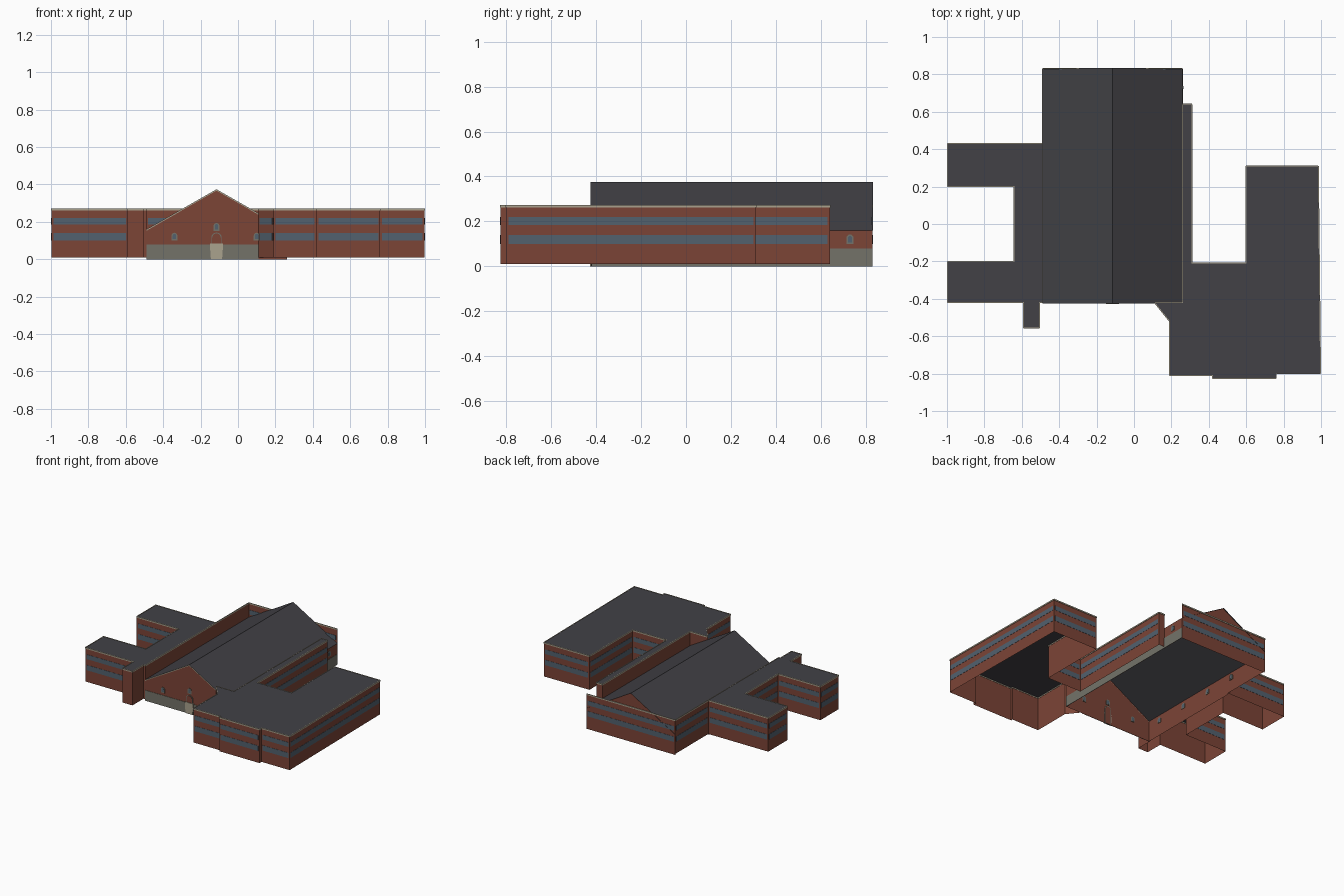
import bpy, bmesh, math
from mathutils import Vector

cube = bpy.data.objects.get("Cube")
if cube:
    bpy.data.objects.remove(cube)

COLOURS = {
    "brick": (0.200, 0.058, 0.037),
    "roof_grey": (0.054, 0.053, 0.061),
    "window_blue": (0.084, 0.119, 0.156),
    "stone": (0.174, 0.171, 0.141),
    "cream": (0.40, 0.36, 0.27),
}
mats = {}
for key, rgb in COLOURS.items():
    m = bpy.data.materials.new(key)
    m.use_nodes = True
    m.diffuse_color = (*rgb, 1)
    bsdf = m.node_tree.nodes["Principled BSDF"]
    bsdf.inputs["Base Color"].default_value = (*rgb, 1)
    bsdf.inputs["Roughness"].default_value = 0.9
    mats[key] = m

parts = {}


def part(name, colour):
    """Mesh under construction for a named part."""
    return parts.setdefault(name, (bmesh.new(), colour))[0]


def sheet(bm, pts):
    return bm.faces.new([bm.verts.new(p) for p in pts])


def plate(bm, origin, u, profile, back, front):
    """Upright plate: profile is (along u, height), depth runs along the outward normal."""
    u = Vector((u[0], u[1])).normalized()
    n = Vector((u.y, -u.x))
    rings = []
    for d in (back, front):
        rings.append([bm.verts.new((origin[0] + u.x * s + n.x * d,
                                    origin[1] + u.y * s + n.y * d, z)) for s, z in profile])
    faces = [bm.faces.new(rings[0][::-1]), bm.faces.new(rings[1])]
    for i in range(len(profile)):
        j = (i + 1) % len(profile)
        faces.append(bm.faces.new((rings[0][i], rings[0][j], rings[1][j], rings[1][i])))
    bmesh.ops.recalc_face_normals(bm, faces=faces)


def rect(s0, s1, z0, z1):
    return [(s0, z0), (s1, z0), (s1, z1), (s0, z1)]


def arch(w, z0, top):
    """Round-headed outline centred on zero."""
    r = w / 2
    head = [(r * math.cos(a), top - r + r * math.sin(a))
            for a in (math.pi * k / 8 for k in range(9))]
    return [(-r, z0), (r, z0)] + head


TOP = 0.27
BANDS = ((0.10, 0.14), (0.185, 0.22))


def wall(prefix, p, q, z0=0.01, z1=TOP, banded=True, coping=True):
    """Wall sheet with window bands and a cream coping."""
    sheet(part(prefix + "_walls", "brick"), [(*p, z0), (*q, z0), (*q, z1), (*p, z1)])
    u = (q[0] - p[0], q[1] - p[1])
    length = math.hypot(*u)
    if banded:
        for lo, hi in BANDS:
            plate(part(prefix + "_window_bands", "window_blue"), p, u,
                  rect(0.01, length - 0.01, lo, hi), 0.0005, 0.002)
    if coping:
        plate(part(prefix + "_coping", "cream"), p, u,
              rect(0, length, TOP - 0.008, TOP + 0.002), -0.002, 0.003)


def block(prefix, outline, plain=(), skip=(), raised=()):
    """Flat-roofed block without a floor, from an anticlockwise outline."""
    sheet(part(prefix + "_flat_roof", "roof_grey"), [(x, y, TOP) for x, y in outline])
    for i, p in enumerate(outline):
        if i not in skip:
            wall(prefix, p, outline[(i + 1) % len(outline)],
                 z0=0.16 if i in raised else 0.01, banded=i not in plain and i not in raised)


# Flat-roofed blocks either side of the hall
block("east_block",
      [(0.11, -0.42), (0.19, -0.52), (0.19, -0.81), (0.42, -0.81), (0.42, -0.825),
       (0.76, -0.825), (0.76, -0.8), (0.997, -0.8), (0.985, 0.31), (0.6, 0.31),
       (0.6, -0.21), (0.31, -0.21), (0.31, 0.64), (0.26, 0.64), (0.26, -0.42)],
      plain=(3, 5, 12), raised=(13, 14))
block("west_block",
      [(-0.997, -0.42), (-0.59, -0.42), (-0.59, -0.555), (-0.505, -0.555), (-0.505, -0.42),
       (-0.49, -0.42), (-0.49, 0.43), (-0.997, 0.43), (-0.997, 0.2), (-0.64, 0.2),
       (-0.64, -0.2), (-0.997, -0.2)],
      plain=(1, 2, 3, 4), skip=(5,))

# Hall dimensions
WEST, EAST, SOUTH, NORTH = -0.49, 0.26, -0.42, 0.83
RIDGE_X, RIDGE_Z, EAVE_Z = -0.115, 0.375, 0.16
SLOPE = (RIDGE_Z - EAVE_Z) / (EAST - RIDGE_X)

# Hall walls: gabled ends, low east wall, tall west and rear walls
gable = [(WEST, 0), (EAST, 0), (EAST, EAVE_Z), (RIDGE_X, RIDGE_Z - 0.001), (WEST, EAVE_Z)]
brick = part("hall_walls", "brick")
sheet(brick, [(x, SOUTH, z) for x, z in gable])
sheet(brick, [(x, NORTH - 0.004, z) for x, z in reversed(gable)])
wall("hall", (EAST, SOUTH), (EAST, NORTH), z0=0, z1=EAVE_Z, banded=False, coping=False)
wall("hall", (EAST, NORTH), (WEST, NORTH))
wall("hall", (WEST, NORTH), (WEST, 0.43))
wall("hall", (WEST, 0.43), (WEST, SOUTH), z0=0, banded=False)
for lo, hi in BANDS:
    plate(part("rear_wall_inner_bands", "window_blue"), (WEST, NORTH - 0.005), (1, 0),
          rect(0.01, EAST - WEST - 0.01, lo, hi), 0, 0.002)

# Pitched roof and the pale edge under its front rake
roof = part("hall_pitched_roof", "roof_grey")
y0, y1 = SOUTH - 0.006, NORTH + 0.003
sheet(roof, [(WEST, y0, EAVE_Z), (RIDGE_X, y0, RIDGE_Z), (RIDGE_X, y1, RIDGE_Z), (WEST, y1, EAVE_Z)])
sheet(roof, [(RIDGE_X, y0, RIDGE_Z), (EAST, y0, EAVE_Z), (EAST, y1, EAVE_Z), (RIDGE_X, y1, RIDGE_Z)])
end_z = RIDGE_Z - SLOPE * (0.11 - RIDGE_X)
rake = [(WEST, EAVE_Z), (RIDGE_X, RIDGE_Z), (0.11, end_z)]
plate(part("gable_rake_trim", "cream"), (0, SOUTH), (1, 0),
      [(x, z - 0.001) for x, z in rake] + [(x, z - 0.008) for x, z in reversed(rake)], 0, 0.005)

# Stone plinth on the front and east sides
plinth = part("stone_plinth", "stone")
plate(plinth, (WEST, SOUTH), (1, 0), rect(0, 0.11 - WEST, 0, 0.08), 0.0005, 0.003)
plate(plinth, (EAST, SOUTH), (0, 1), rect(0, NORTH - SOUTH, 0, 0.08), 0.0005, 0.003)


def arched_window(origin, u, z0=0.10):
    """Stone surround with a glazed pane, showing on both sides of the wall."""
    plate(part("arched_window_frames", "stone"), origin, u, arch(0.032, z0, z0 + 0.042), -0.003, 0.003)
    plate(part("arched_window_panes", "window_blue"), origin, u,
          arch(0.018, z0 + 0.007, z0 + 0.036), -0.004, 0.004)


for x, z in ((-0.34, 0.10), (RIDGE_X, 0.152), (0.10, 0.10)):
    arched_window((x, SOUTH), (1, 0), z)
for k in range(5):
    y = -0.31 + 0.26 * k
    arched_window((EAST, y), (0, 1))
    if y < 0.43:
        arched_window((WEST, y), (0, 1))
    else:
        arched_window((WEST + 0.005, y), (0, 1))

# Front entrance: arched surround, door and pale splayed approach
plate(part("door_surround", "stone"), (RIDGE_X, SOUTH), (1, 0), arch(0.056, 0, 0.143), -0.002, 0.004)
plate(part("front_door", "brick"), (RIDGE_X, SOUTH), (1, 0), arch(0.046, 0, 0.138), -0.003, 0.005)
plate(part("entrance_steps", "cream"), (RIDGE_X, SOUTH), (1, 0),
      [(-0.03, 0), (0.03, 0), (0.036, 0.085), (-0.036, 0.085)], 0, 0.008)

# Turn each part into an object
for name, (bm, colour) in parts.items():
    mesh = bpy.data.meshes.new(name)
    bm.to_mesh(mesh)
    bm.free()
    mesh.materials.append(mats[colour])
    bpy.context.scene.collection.objects.link(bpy.data.objects.new(name, mesh))
